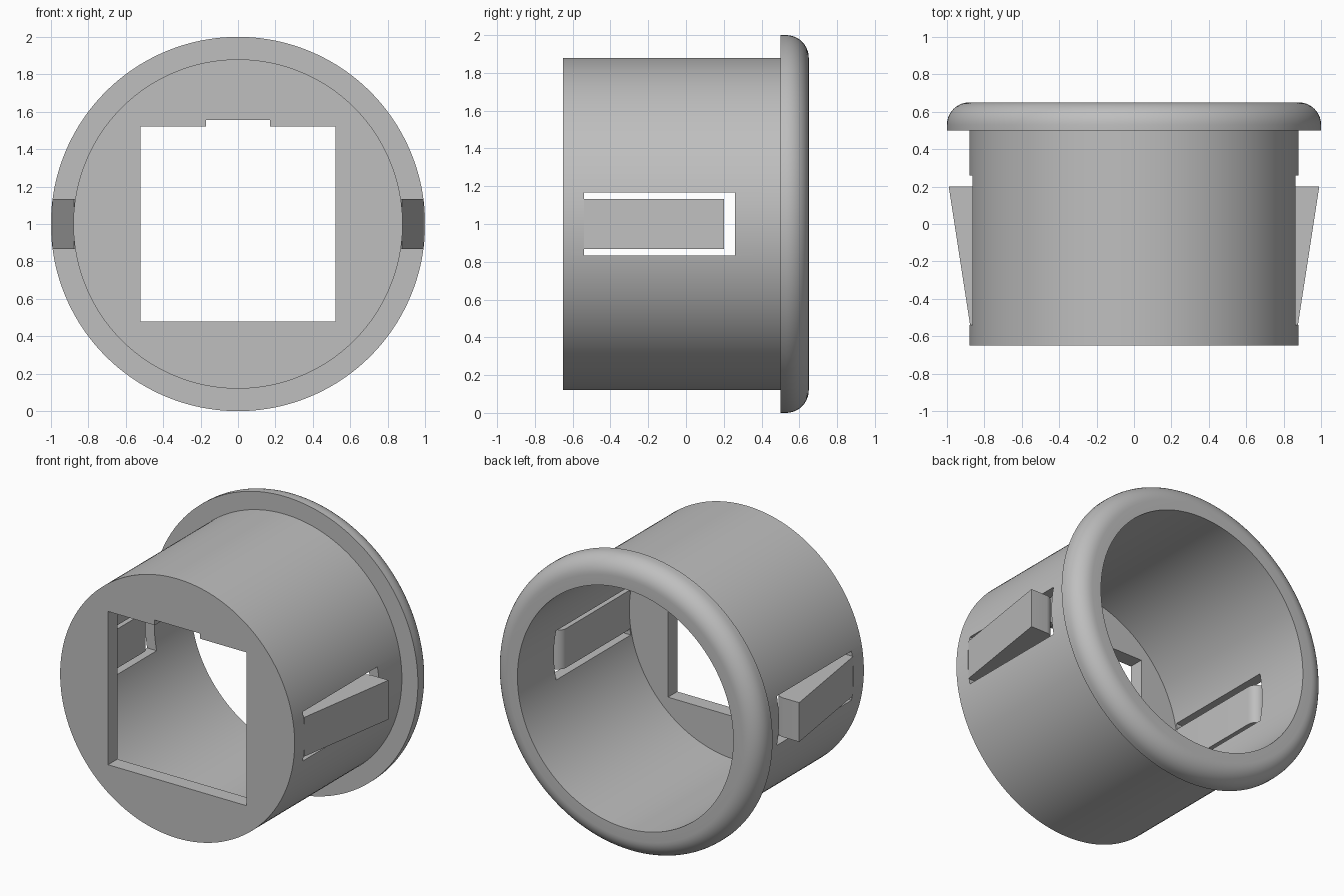
import bpy, bmesh, math
from mathutils import Vector

if "Cube" in bpy.data.objects:
    bpy.data.objects.remove(bpy.data.objects["Cube"], do_unlink=True)

# Single grey plastic
grey = bpy.data.materials.new("grey_plastic")
grey.use_nodes = True
colour = (0.52, 0.52, 0.52, 1)
grey.diffuse_color = colour
grey.node_tree.nodes["Principled BSDF"].inputs["Base Color"].default_value = colour

CENTRE_Z = 1.0
OUTER, INNER = 0.88, 0.81
FRONT, BACK = -0.65, 0.65


def finish(name, bm):
    bmesh.ops.recalc_face_normals(bm, faces=bm.faces)
    mesh = bpy.data.meshes.new(name)
    bm.to_mesh(mesh)
    bm.free()
    mesh.materials.append(grey)
    obj = bpy.data.objects.new(name, mesh)
    bpy.context.collection.objects.link(obj)
    return obj


def lathe(name, profile, steps=160):
    """Spin a (radius, y) profile around the bore axis."""
    bm = bmesh.new()
    verts = [bm.verts.new((r, y, CENTRE_Z)) for r, y in profile]
    edges = [bm.edges.new(pair) for pair in zip(verts, verts[1:])]
    bmesh.ops.spin(bm, geom=verts + edges, cent=(0, 0, CENTRE_Z), axis=(0, 1, 0),
                   angle=math.tau, steps=steps, use_merge=True)
    bmesh.ops.remove_doubles(bm, verts=bm.verts, dist=1e-5)
    return finish(name, bm)


def prism(name, outline, depth):
    """Extrude a closed outline of 3D points along a vector."""
    bm = bmesh.new()
    face = bm.faces.new([bm.verts.new(p) for p in outline])
    new = bmesh.ops.extrude_face_region(bm, geom=[face])["geom"]
    bmesh.ops.translate(bm, vec=Vector(depth),
                        verts=[v for v in new if isinstance(v, bmesh.types.BMVert)])
    return finish(name, bm)


def activate(obj):
    bpy.ops.object.select_all(action='DESELECT')
    obj.select_set(True)
    bpy.context.view_layer.objects.active = obj


def cut(obj, cutter):
    cutter.hide_render = True
    mod = obj.modifiers.new("cut", 'BOOLEAN')
    mod.operation = 'DIFFERENCE'
    mod.solver = 'EXACT'
    mod.object = cutter
    activate(obj)
    bpy.ops.object.modifier_apply(modifier=mod.name)
    bpy.data.objects.remove(cutter, do_unlink=True)


def arc(cx, cy, radius, start, end, steps=10):
    angles = [math.radians(start + (end - start) * i / steps) for i in range(steps + 1)]
    return [(cx + radius * math.cos(a), cy + radius * math.sin(a)) for a in angles]


# Cup-shaped body with a rounded rim at the back
rim_round = 0.12
profile = [(0, FRONT), (OUTER, FRONT), (OUTER, 0.5), (1, 0.5)]
profile += arc(1 - rim_round, BACK - rim_round, rim_round, 0, 90)
profile += [(INNER, BACK), (INNER, -0.55), (0, -0.55)]
body = lathe("flanged_body", profile)

# Square opening with a shallow notch in its top edge
half, notch, notch_top = 0.52, 0.17, 1.555
low, high = CENTRE_Z - half, CENTRE_Z + half
opening = [(-half, low), (half, low), (half, high), (notch, high), (notch, notch_top),
           (-notch, notch_top), (-notch, high), (-half, high)]
cut(body, prism("opening_cutter", [(x, -0.75, z) for x, z in opening], (0, 0.3, 0)))

# Slots and wedge-shaped snap tabs on both sides
slot_front, slot_back, slot_half = -0.54, 0.26, 0.167
tab_back, tab_half, tab_in, tab_round = 0.2, 0.133, 0.803, 0.065
for side, label in ((1, "left"), (-1, "right")):
    slot = [(0.7, slot_front), (1.1, slot_front), (1.1, slot_back), (0.7, slot_back)]
    cut(body, prism("slot_cutter", [(side * x, y, CENTRE_Z - slot_half) for x, y in slot],
                    (0, 0, 2 * slot_half)))
    tab = [(tab_in, slot_front), (0.876, slot_front), (0.99, tab_back)]
    tab += arc(tab_in + tab_round, tab_back - tab_round, tab_round, 90, 180, 8)
    tab_obj = prism(label + "_snap_tab",
                    [(side * x, y, CENTRE_Z - tab_half) for x, y in tab],
                    (0, 0, 2 * tab_half))
    activate(tab_obj)
    bpy.ops.object.shade_smooth_by_angle(angle=math.radians(30))

activate(body)
bpy.ops.object.shade_smooth_by_angle(angle=math.radians(30))
